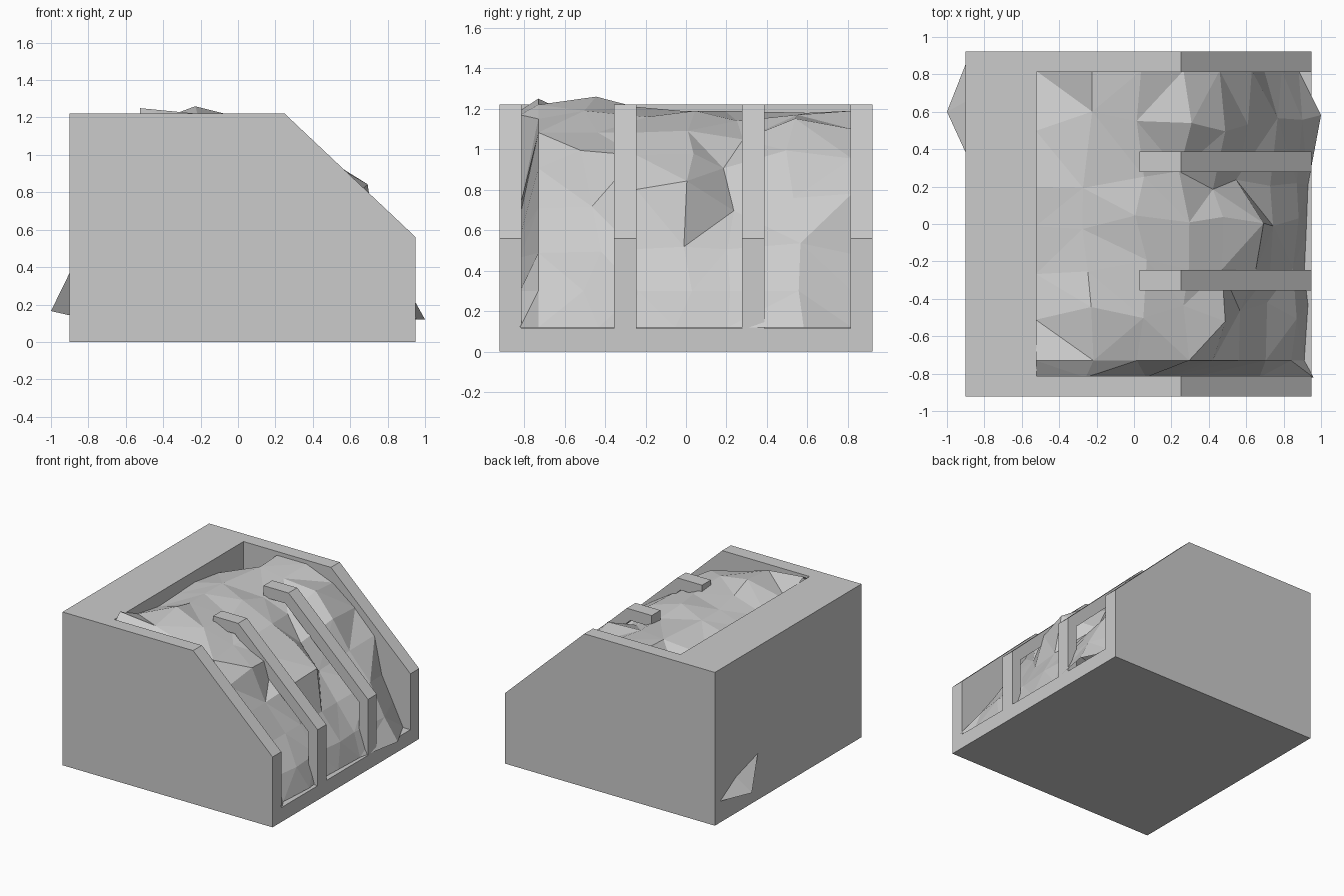
import bpy, bmesh, random

if "Cube" in bpy.data.objects:
    bpy.data.objects.remove(bpy.data.objects["Cube"])

random.seed(4)


def mesh_object(name, verts, faces, closed=True):
    bm = bmesh.new()
    vs = [bm.verts.new(v) for v in verts]
    for f in faces:
        bm.faces.new([vs[i] for i in f])
    if not closed:
        bmesh.ops.triangulate(bm, faces=bm.faces[:], quad_method='SHORT_EDGE')
    bmesh.ops.recalc_face_normals(bm, faces=bm.faces[:])
    if not closed and sum(f.normal.z for f in bm.faces) < 0:
        bmesh.ops.reverse_faces(bm, faces=bm.faces[:])
    me = bpy.data.meshes.new(name)
    bm.to_mesh(me)
    bm.free()
    ob = bpy.data.objects.new(name, me)
    bpy.context.collection.objects.link(ob)
    return ob


def plate(name, profile, y0, y1):
    """Extrude an xz outline from y0 to y1."""
    n = len(profile)
    verts = [(x, y, z) for y in (y0, y1) for x, z in profile]
    faces = [tuple(range(n)), tuple(range(n, 2 * n))]
    faces += [(i, (i + 1) % n, n + (i + 1) % n, n + i) for i in range(n)]
    return mesh_object(name, verts, faces)


def rect(x0, x1, z0, z1):
    return [(x0, z0), (x1, z0), (x1, z1), (x0, z1)]


XB, XF, XM, H, BASE, YO, YI = -0.9, 0.95, 0.03, 1.22, 0.115, 0.922, 0.812

# Floor slab and thick back wall
plate("base_slab", rect(XB, XF, 0, BASE), -YO, YO)
plate("back_wall", rect(XB, -0.52, BASE, H), -YI, YI)

# Side walls: square rear part and sloped front part
slope = [(XM, BASE), (XF, BASE), (XF, 0.56), (0.25, H), (XM, H)]
for side, a, b in (("left", -YO, -YI), ("right", YI, YO)):
    plate(side + "_rear_wall", rect(XB, XM, BASE, H), a, b)
    plate(side + "_front_wall", slope, a, b)

# Bent bars holding the pile back
bar = [(XM, H), (0.25, H), (XF, 0.56), (XF, BASE),
       (0.87, BASE), (0.87, 0.52), (0.22, 1.13), (XM, 1.13)]
for i, y in enumerate((-0.3, 0.333)):
    plate("retaining_bar_%d" % i, bar, y - 0.055, y + 0.055)

# Rock pile: a profile swept across y with outward bumps
ys = [-0.82, -0.73, -0.48, -0.22, 0.0, 0.24, 0.55, 0.82]
rows = [  # x, z, outward direction, bump per column
    (-0.525, 1.15, (0, 1), (.04, .10, .00, -.04, -.03, -.02, -.06, -.22)),
    (-0.25, 1.19, (0, 1), (-.02, .03, .07, .02, .00, .00, -.01, .00)),
    (0.04, 1.17, (0, 1), (-.45, -.02, .02, -.01, .02, -.03, .00, .02)),
    (0.27, 1.10, (.5, .86), (-.50, -.02, -.02, -.02, -.01, -.06, .06, .00)),
    (0.47, 0.97, (.6, .8), (-.50, -.08, .03, .00, .01, -.08, .03, -.02)),
    (0.63, 0.78, (.7, .7), (-.45, -.10, -.09, .03, .09, -.12, -.03, .00)),
    (0.76, 0.53, (.8, .6), (-.35, -.07, -.06, -.04, -.02, -.04, .01, -.08)),
    (0.87, 0.30, (1, 0), (-.20, -.03, .00, -.02, .01, .00, .03, -.08)),
    (0.93, 0.12, (1, 0), (.03, -.02, .00, -.02, -.01, .00, .07, -.05)),
]
verts, faces, n = [], [], len(ys)
for r, (x, z, d, bumps) in enumerate(rows):
    for c, (y, o) in enumerate(zip(ys, bumps)):
        wy = random.uniform(-.06, .06) if 1 < c < n - 1 else 0
        wx = random.uniform(-.04, .04) if 0 < r < 4 else 0
        verts.append((x + d[0] * o + wx, y + wy, z + d[1] * o))
for r in range(len(rows) - 1):
    for c in range(n - 1):
        i = r * n + c
        faces.append((i, i + 1, i + n + 1, i + n))
mesh_object("rock_pile", verts, faces, closed=False)

# Rock corner poking through the back wall
mesh_object("rear_rock_tip",
            [(-1.0, 0.6, 0.165), (-0.89, 0.88, 0.17), (-0.89, 0.66, 0.30),
             (-0.89, 0.36, 0.39), (-0.89, 0.5, 0.14)],
            [(0, 1, 2), (0, 2, 3), (0, 3, 4), (0, 4, 1), (1, 2, 3, 4)])
